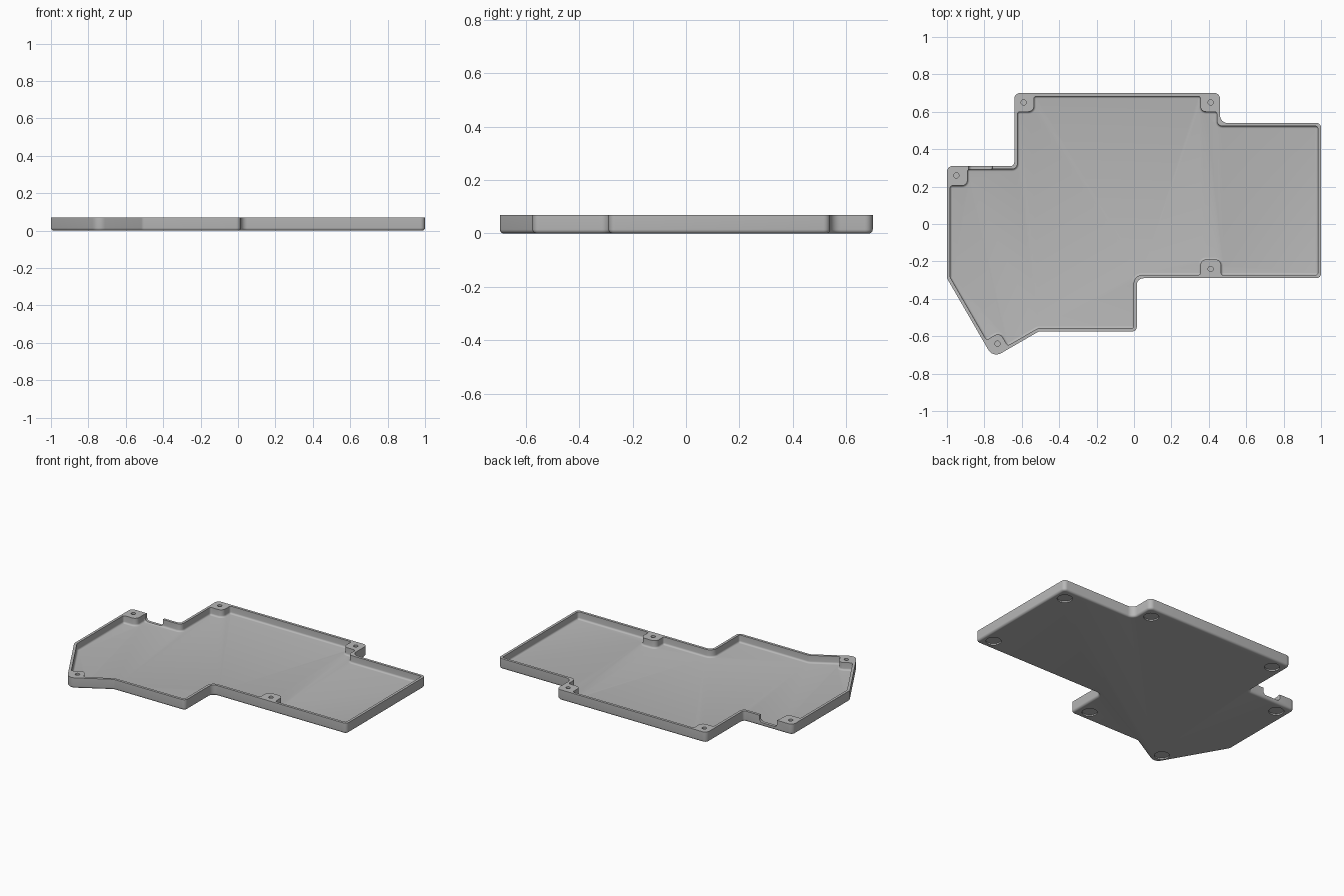
import bpy, bmesh, math
from mathutils import Vector, Matrix

if "Cube" in bpy.data.objects:
    bpy.data.objects.remove(bpy.data.objects["Cube"])

HEIGHT, FLOOR = 0.07, 0.02

grey = bpy.data.materials.new("matte_grey")
grey.use_nodes = True
COLOUR = (0.48, 0.48, 0.48, 1)
grey.diffuse_color = COLOUR
grey.node_tree.nodes["Principled BSDF"].inputs["Base Color"].default_value = COLOUR


def rounded(corners, inset=0.0, steps=6):
    """Counter-clockwise (x, y, radius) corners -> rounded outline, inset inward."""
    n, outline = len(corners), []
    for i in range(n):
        p0, p, p1 = (Vector(corners[j % n][:2]) for j in (i - 1, i, i + 1))
        a, b = (p - p0).normalized(), (p1 - p).normalized()
        na, nb = Vector((-a.y, a.x)), Vector((-b.y, b.x))
        mitre = (na + nb) / (1 + na.dot(nb))
        turn = math.atan2(a.cross(b), a.dot(b))
        side = 1 if turn > 0 else -1
        radius = max(corners[i][2] - side * inset, 0.002)
        centre = p + mitre * (inset + side * radius)
        for k in range(steps + 1):
            spoke = Matrix.Rotation(turn * k / steps, 2) @ (-side * na)
            outline.append(centre + spoke * radius)
    return outline


def new_object(name, bm):
    bmesh.ops.recalc_face_normals(bm, faces=bm.faces)
    mesh = bpy.data.meshes.new(name)
    bm.to_mesh(mesh)
    bm.free()
    mesh.materials.append(grey)
    obj = bpy.data.objects.new(name, mesh)
    bpy.context.collection.objects.link(obj)
    return obj


def loft(name, corners, levels):
    """Closed solid through outlines given as (inset, height) levels."""
    bm = bmesh.new()
    rings = [[bm.verts.new((q.x, q.y, z)) for q in rounded(corners, d)]
             for d, z in levels]
    for low, high in zip(rings, rings[1:]):
        for i in range(len(low)):
            bm.faces.new((low[i - 1], low[i], high[i], high[i - 1]))
    bm.faces.new(rings[0][::-1])
    bm.faces.new(rings[-1])
    return new_object(name, bm)


def fillet(radius, base, steps=5):
    """Levels of a quarter-round edge rising from the base height."""
    angles = [math.pi / 2 * k / steps for k in range(steps + 1)]
    return [(radius * (1 - math.sin(t)), base + radius * (1 - math.cos(t)))
            for t in angles]


def cylinder(name, x, y, radius, low, high):
    bm = bmesh.new()
    bmesh.ops.create_cone(bm, cap_ends=True, segments=32, radius1=radius,
                          radius2=radius, depth=high - low,
                          matrix=Matrix.Translation((x, y, (low + high) / 2)))
    return new_object(name, bm)


def cut(target, cutter):
    cutter.hide_render = True
    mod = target.modifiers.new("cut", 'BOOLEAN')
    mod.operation, mod.solver, mod.object = 'DIFFERENCE', 'EXACT', cutter
    bpy.context.view_layer.objects.active = target
    bpy.ops.object.modifier_apply(modifier=mod.name)
    bpy.data.objects.remove(cutter)


# Outer body with a rounded lower edge
outer = [
    (-1, -0.29, 0.03), (-0.754, -0.716, 0.05), (-0.51, -0.575, 0.03),
    (0.015, -0.575, 0.025), (0.015, -0.29, 0.035), (1, -0.29, 0.025),
    (1, 0.54, 0.025), (0.46, 0.54, 0.04), (0.46, 0.7, 0.03),
    (-0.64, 0.7, 0.03), (-0.64, 0.31, 0.02), (-1, 0.31, 0.03),
]
tray = loft("case_tray", outer, fillet(0.015, 0) + [(0, HEIGHT)])

# Pocket outline, stepping around the five screw bosses
S, B = 0.013, 0.03
pocket = [
    (-0.983, -0.285, 0.02),
    (-0.789, -0.621, S), (-0.718, -0.579, B), (-0.676, -0.651, S),
    (-0.514, -0.558, B), (-0.002, -0.558, S), (-0.002, -0.273, 0.045),
    (0.355, -0.273, S), (0.355, -0.19, B), (0.465, -0.19, B), (0.465, -0.273, S),
    (0.983, -0.273, S), (0.983, 0.523, S), (0.443, 0.523, B),
    (0.443, 0.6, S), (0.355, 0.6, B), (0.355, 0.683, S),
    (-0.535, 0.683, S), (-0.535, 0.6, B), (-0.623, 0.6, S),
    (-0.623, 0.293, B),
    (-0.89, 0.293, S), (-0.89, 0.205, B), (-0.983, 0.205, S),
]
cut(tray, loft("pocket_cutter", pocket, fillet(0.012, FLOOR) + [(0, HEIGHT + 0.05)]))

# Screw holes in the bosses
for x, y in [(-0.59, 0.65), (0.41, 0.65), (-0.95, 0.26), (0.41, -0.24), (-0.73, -0.64)]:
    cut(tray, cylinder("hole_cutter", x, y, 0.014, FLOOR, HEIGHT + 0.05))

# Shallow round recesses for feet under the floor
for x, y in [(0.925, 0.455), (0.925, -0.212), (0.385, 0.62), (-0.56, 0.625),
             (-0.92, 0.235), (-0.068, -0.497), (-0.735, -0.615)]:
    cut(tray, cylinder("foot_cutter", x, y, 0.046, -0.05, 0.009))

# Connector notch in the back wall
notch = [(-0.885, 0.025, 0.02), (-0.757, 0.025, 0.02),
         (-0.757, 0.12, 0.01), (-0.885, 0.12, 0.01)]
notch_cutter = loft("notch_cutter", notch, [(0, -0.34), (0, -0.284)])
notch_cutter.data.transform(Matrix.Rotation(math.pi / 2, 4, 'X'))
cut(tray, notch_cutter)

# Smooth rounded edges, keep the rest crisp
bpy.ops.object.select_all(action='DESELECT')
tray.select_set(True)
bpy.context.view_layer.objects.active = tray
bpy.ops.object.shade_smooth_by_angle(angle=math.radians(32))
